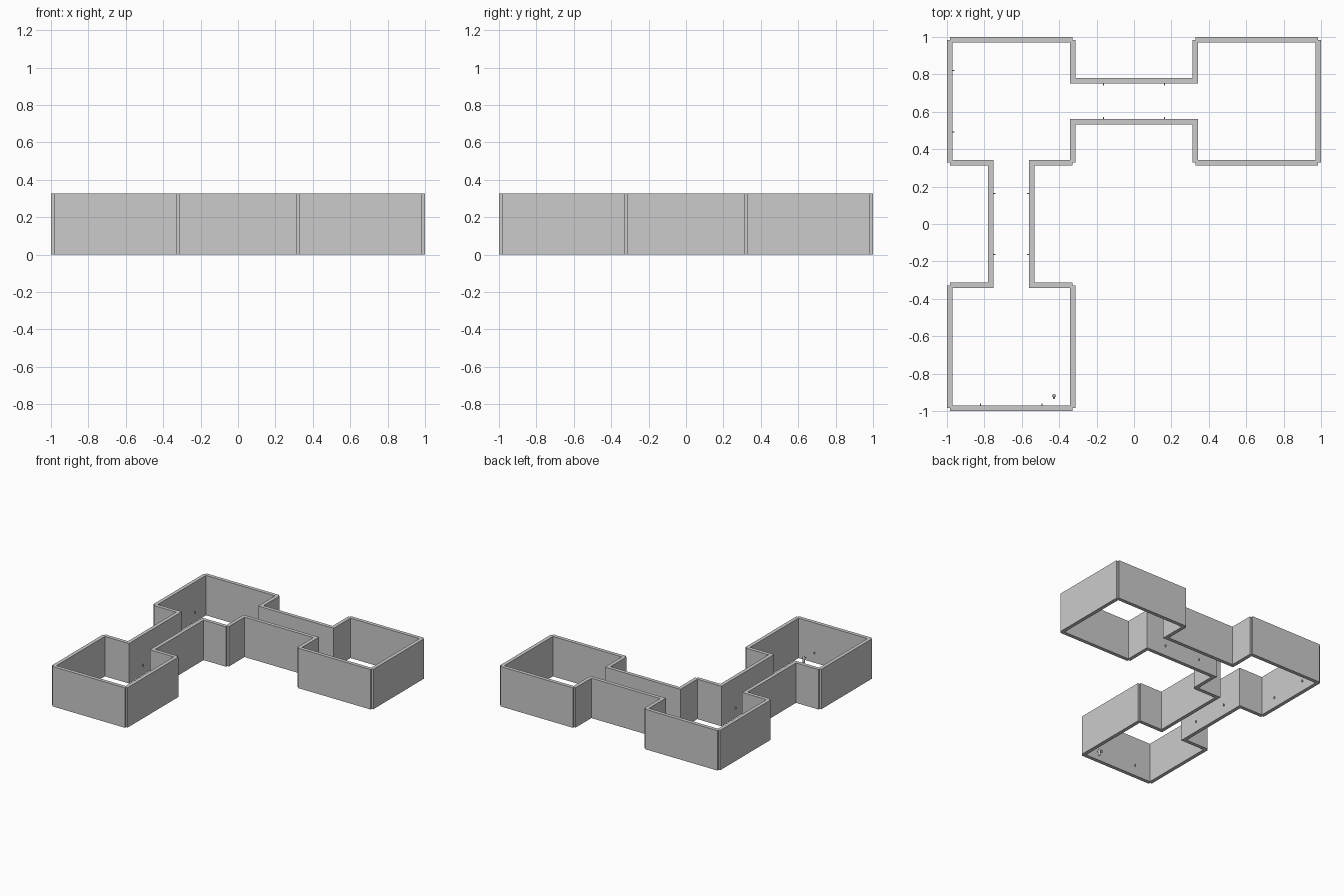
import bpy, bmesh
from mathutils import Matrix, Vector

if "Cube" in bpy.data.objects:
    bpy.data.objects.remove(bpy.data.objects["Cube"])

E, I = 0.985, 0.328        # outer and inner wall centre lines
C1, C2 = 0.547, 0.766      # corridor wall centre lines
H, T = 0.328, 0.03         # wall height and thickness
h = T / 2

grey = bpy.data.materials.new("stone grey")
grey.diffuse_color = (0.6, 0.6, 0.6, 1)
grey.use_nodes = True
grey.node_tree.nodes["Principled BSDF"].inputs["Base Color"].default_value = grey.diffuse_color


def add_box(bm, x0, x1, y0, y1, z0, z1):
    m = Matrix.Translation(((x0 + x1) / 2, (y0 + y1) / 2, (z0 + z1) / 2))
    m = m @ Matrix.Diagonal((x1 - x0, y1 - y0, z1 - z0, 1))
    bmesh.ops.create_cube(bm, size=1, matrix=m)


def finish(bm, name):
    mesh = bpy.data.meshes.new(name)
    bm.to_mesh(mesh)
    bm.free()
    mesh.materials.append(grey)
    ob = bpy.data.objects.new(name, mesh)
    bpy.context.collection.objects.link(ob)
    return ob


def walls(name, segments):
    """Each segment is a centre line (x0, y0, x1, y1) along x or y."""
    bm = bmesh.new()
    for x0, y0, x1, y1 in segments:
        if y0 == y1:
            add_box(bm, min(x0, x1), max(x0, x1), y0 - h, y0 + h, 0, H)
        else:
            add_box(bm, x0 - h, x0 + h, min(y0, y1), max(y0, y1), 0, H)
    return finish(bm, name)


def flip(segments):
    """Mirror the plan across the diagonal through the corner room."""
    return [(-y0, -x0, -y1, -x1) for x0, y0, x1, y1 in segments]


# Wall halves that leave a doorway, and the far room and corridor
door_left = [(-I, E, -I, C2 - h), (-I, I, -I, C1 + h)]
door_right = [(-a, b, -c, d) for a, b, c, d in door_left]
far_room = [(I, E, E, E), (E, E, E, I), (I, I, E, I)] + door_right
corridor = [(-I - h, c, I + h, c) for c in (C1, C2)]

walls("corner_room_walls",
      [(-E, E, -I, E), (-E, E, -E, I)] + door_left + flip(door_left))
walls("right_room_walls", far_room)
walls("front_room_walls", flip(far_room))
walls("back_corridor_walls", corridor)
walls("left_corridor_walls", flip(corridor))

# Small wall lamps: position on the wall face and direction into the room
q = 0.164
lamps = [(-E + h, E - q, 1, 0), (-E + h, I + q, 1, 0),
         (-E + q, -E + h, 0, 1), (-I - q, -E + h, 0, 1)]
for s in (-q, q):
    lamps += [(s, C2 - h, 0, -1), (s, C1 + h, 0, 1),
              (-C2 + h, s, 1, 0), (-C1 - h, s, -1, 0)]
bm = bmesh.new()
for x, y, dx, dy in lamps:
    cx, cy = x + dx * 0.005, y + dy * 0.005
    rx, ry = (0.005, 0.003) if dx else (0.003, 0.005)
    add_box(bm, cx - rx, cx + rx, cy - ry, cy + ry, 0.074, 0.09)
finish(bm, "wall_lamps")

# Little capsule figure standing in the front room
R, TOP = 0.01, 0.06
bm = bmesh.new()
bmesh.ops.create_uvsphere(bm, u_segments=16, v_segments=9, radius=R)
for v in bm.verts:
    v.co.z += TOP - R if v.co.z > 0 else R
bmesh.ops.translate(bm, verts=bm.verts, vec=Vector((-0.428, -0.918, 0)))
for f in bm.faces:
    f.smooth = True
finish(bm, "figure_body")

# Small block on the front of the figure
bm = bmesh.new()
add_box(bm, -0.434, -0.422, -0.936, -0.924, 0.038, 0.046)
finish(bm, "figure_visor")
